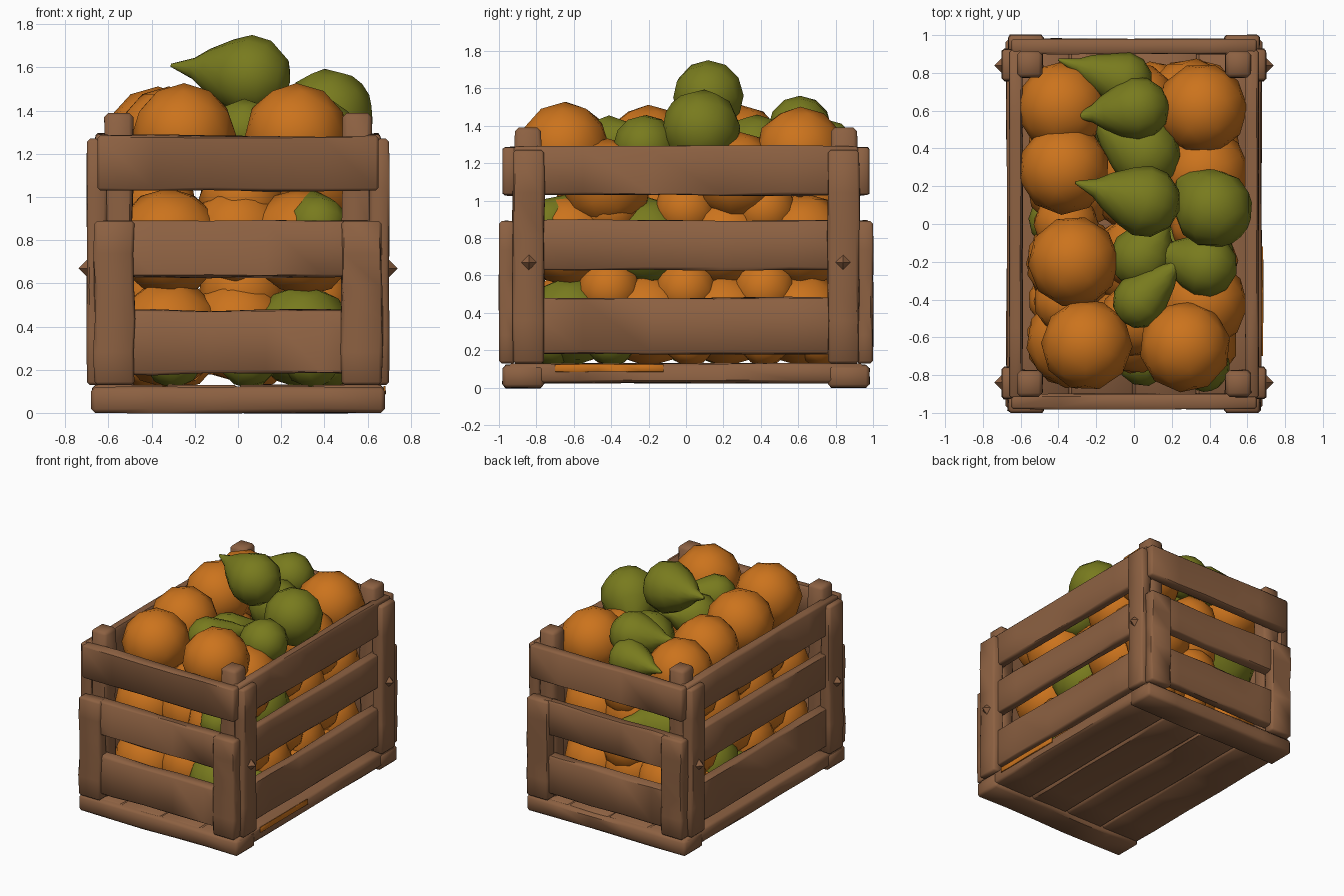
import bpy, bmesh, math, random
from mathutils import Vector, Matrix

if "Cube" in bpy.data.objects:
    bpy.data.objects.remove(bpy.data.objects["Cube"])

random.seed(4)


def material(name, rgb):
    m = bpy.data.materials.new(name)
    m.diffuse_color = (*rgb, 1)
    m.use_nodes = True
    m.node_tree.nodes["Principled BSDF"].inputs["Base Color"].default_value = m.diffuse_color
    return m


WOOD = material("brown wood", (0.265, 0.119, 0.054))
ORANGE = material("orange peel", (0.6, 0.172, 0.012))
GREEN = material("pear green", (0.188, 0.197, 0.013))


def finish(bm, name, mat, angle=35):
    bmesh.ops.recalc_face_normals(bm, faces=bm.faces[:])
    me = bpy.data.meshes.new(name)
    bm.to_mesh(me)
    bm.free()
    me.materials.append(mat)
    me.shade_smooth()
    me.set_sharp_from_angle(angle=math.radians(angle))
    ob = bpy.data.objects.new(name, me)
    bpy.context.collection.objects.link(ob)
    return ob


# Rough-hewn plank given by its min and max corners
def plank(name, lo, hi, wobble=0.007, mat=WOOD):
    lo, hi = Vector(lo), Vector(hi)
    size, mid = hi - lo, (lo + hi) / 2
    bm = bmesh.new()
    bmesh.ops.create_cube(bm, size=1)
    for v in bm.verts:
        v.co = Vector(a * b for a, b in zip(v.co, size)) + mid
    bmesh.ops.bevel(bm, geom=bm.edges[:], offset=min(size) * 0.15, segments=1,
                    affect='EDGES')
    axis = max(range(3), key=lambda i: size[i])
    normal = Vector((0, 0, 0))
    normal[axis] = 1
    for i in range(1, 5):
        p = mid.copy()
        p[axis] = lo[axis] + size[axis] * i / 5
        bmesh.ops.bisect_plane(bm, geom=bm.verts[:] + bm.edges[:] + bm.faces[:],
                               plane_co=p, plane_no=normal)
    for v in bm.verts:
        if lo[axis] + 0.03 < v.co[axis] < hi[axis] - 0.03:
            for k in range(3):
                if k != axis:
                    amount = wobble if size[k] > 0.1 else wobble * 0.4
                    v.co[k] += random.uniform(-amount, amount)
    return finish(bm, name, mat, 50)


# Faceted round orange
def orange(c, r=0.24):
    bm = bmesh.new()
    bmesh.ops.create_icosphere(bm, subdivisions=2, radius=r * 1.01)
    turn = Matrix.Rotation(random.uniform(0, 6), 4, 'Z')
    bmesh.ops.transform(bm, matrix=Matrix.Translation(c) @ turn, verts=bm.verts)
    finish(bm, "orange_fruit", ORANGE, 50)


# Pear turned around the line from its belly to its stalk
def pear(c, tip, r):
    c, tip = Vector(c), Vector(tip)
    axis = tip - c
    length = axis.length
    profile = [(-r, 0), (-0.82 * r, 0.56 * r), (-0.4 * r, 0.92 * r), (0.1 * r, r),
               (0.55 * r, 0.83 * r), (0.55 * length, 0.52 * r),
               (0.72 * length, 0.26 * r), (length, 0.04 * r), (length, 0)]
    bm = bmesh.new()
    verts = [bm.verts.new((rad, 0, h)) for h, rad in profile]
    edges = [bm.edges.new(p) for p in zip(verts, verts[1:])]
    bmesh.ops.spin(bm, geom=verts + edges, cent=(0, 0, 0), axis=(0, 0, 1),
                   angle=2 * math.pi, steps=12, use_merge=True)
    bmesh.ops.remove_doubles(bm, verts=bm.verts[:], dist=0.001)
    rot = axis.to_track_quat('Z', 'Y').to_matrix().to_4x4()
    bmesh.ops.transform(bm, matrix=Matrix.Translation(c) @ rot, verts=bm.verts)
    finish(bm, "pear_fruit", GREEN, 50)


# Floor: long boards framed by two end boards
for i in range(4):
    x = -0.675 + i * 0.3375
    plank("floor_board", (x, -0.95, 0.025), (x + 0.3375, 0.95, 0.13), 0.004)
for s in (-1, 1):
    y0, y1 = sorted((s * 0.76, s * 0.98))
    plank("floor_end_board", (-0.68, y0, 0.0), (0.68, y1, 0.12), 0.004)
# Orange stain on the right edge of the floor
plank("orange_stain", (0.675, -0.7, 0.085), (0.684, -0.12, 0.125), 0.002, ORANGE)

# Slats on the ends and the long sides
for z0, z1 in ((0.18, 0.475), (0.63, 0.89), (1.03, 1.285)):
    for s in (-1, 1):
        y0, y1 = sorted((s * 0.9, s * 0.98))
        plank("end_slat", (-0.65, y0, z0), (0.65, y1, z1))
        x0, x1 = sorted((s * 0.59, s * 0.66))
        plank("side_slat", (x0, -0.92, z0), (x1, 0.92, z1 + 0.005))

# Corners: inner post plus outer cover boards and a splinter
for sx in (-1, 1):
    for sy in (-1, 1):
        xa, xb = sorted((sx * 0.485, sx * 0.62))
        ya, yb = sorted((sy * 0.775, sy * 0.915))
        plank("corner_post", (xa, ya, 0.1), (xb, yb, 1.39))
        xa, xb = sorted((sx * 0.61, sx * 0.7))
        ya, yb = sorted((sy * 0.76, sy * 0.925))
        plank("side_cover_board", (xa, ya, 0.13), (xb, yb, 1.27))
        xa, xb = sorted((sx * 0.48, sx * 0.665))
        ya, yb = sorted((sy * 0.91, sy * 1.0))
        plank("end_cover_board", (xa, ya, 0.13), (xb, yb, 0.89))
        bm = bmesh.new()
        bmesh.ops.create_cone(bm, cap_ends=True, segments=4, radius1=0.06,
                              radius2=0, depth=0.06)
        bmesh.ops.transform(bm, matrix=Matrix.Translation((sx * 0.71, sy * 0.84, 0.67))
                            @ Matrix.Rotation(sx * math.pi / 2, 4, 'Y'), verts=bm.verts)
        finish(bm, "splinter", WOOD)

# Lower two layers of fruit: O = orange, P = pear, rows from front to back
layers = ((0.365, ("OP", "OO", "PO", "OO")), (0.79, ("OO", "OP", "OO", "PO")))
for z, rows in layers:
    for j, row in enumerate(rows):
        for i, kind in enumerate(row):
            x, y = -0.32 + 0.62 * i, -0.62 + 0.415 * j
            if kind == "O":
                orange((x, y, z), 0.25)
            else:
                pear((x, y, z - 0.01), (x * 0.1, y + 0.28, z + 0.05), 0.24)
    # Fruit filling the hollows along the middle and between the layers
    for y in (-0.55, -0.2, 0.2, 0.6):
        orange((0, y, z + 0.02), 0.24)
        orange((0.02, y + 0.05, z + 0.2), 0.2)
    for x in (-0.36, 0.36):
        for y in (-0.41, 0.0, 0.42):
            orange((x, y, z + 0.16), 0.17)
pear((0.37, -0.75, 0.87), (0.3, -0.5, 1.05), 0.14)

# Pears and oranges seen through the lowest gap
for x, y, kind in ((-0.3, -0.73, "P"), (0.05, -0.72, "P"), (0.34, -0.72, "P"),
                   (0.42, -0.4, "P"), (0.42, 0.02, "O"), (0.42, 0.42, "O"),
                   (-0.42, -0.4, "O"), (-0.42, 0.02, "P"), (-0.42, 0.42, "O"),
                   (-0.25, 0.72, "O"), (0.1, 0.72, "O"), (0.38, 0.72, "O")):
    if kind == "O":
        orange((x, y, 0.255), 0.14)
    else:
        pear((x, y, 0.255), (x * 0.6, y + 0.1, 0.25), 0.14)

# Top layer of oranges
for x, y, z in ((-0.37, 0.29, 1.27), (-0.32, -0.2, 1.27), (-0.25, -0.64, 1.285),
                (0.27, -0.65, 1.285), (0.36, 0.61, 1.26), (-0.38, 0.62, 1.22),
                (0.37, 0.27, 1.13), (0.36, -0.42, 1.09)):
    orange((x, y, z))

# Top pears
for c, tip, r in (((0.06, 0.12, 1.56), (-0.31, 0.22, 1.61), 0.19),
                  ((0.42, 0.08, 1.385), (0.2, 0.3, 1.2), 0.21),
                  ((0.02, 0.61, 1.39), (-0.32, 0.57, 1.41), 0.17),
                  ((-0.05, 0.76, 1.28), (-0.4, 0.87, 1.31), 0.15),
                  ((0.06, 0.37, 1.27), (-0.27, 0.6, 1.27), 0.19),
                  ((0.03, -0.41, 1.31), (0.27, -0.17, 1.35), 0.145),
                  ((0.38, -0.22, 1.29), (0.05, -0.13, 1.25), 0.17),
                  ((0.04, -0.18, 1.23), (0.2, 0.05, 1.3), 0.17)):
    pear(c, tip, r)
